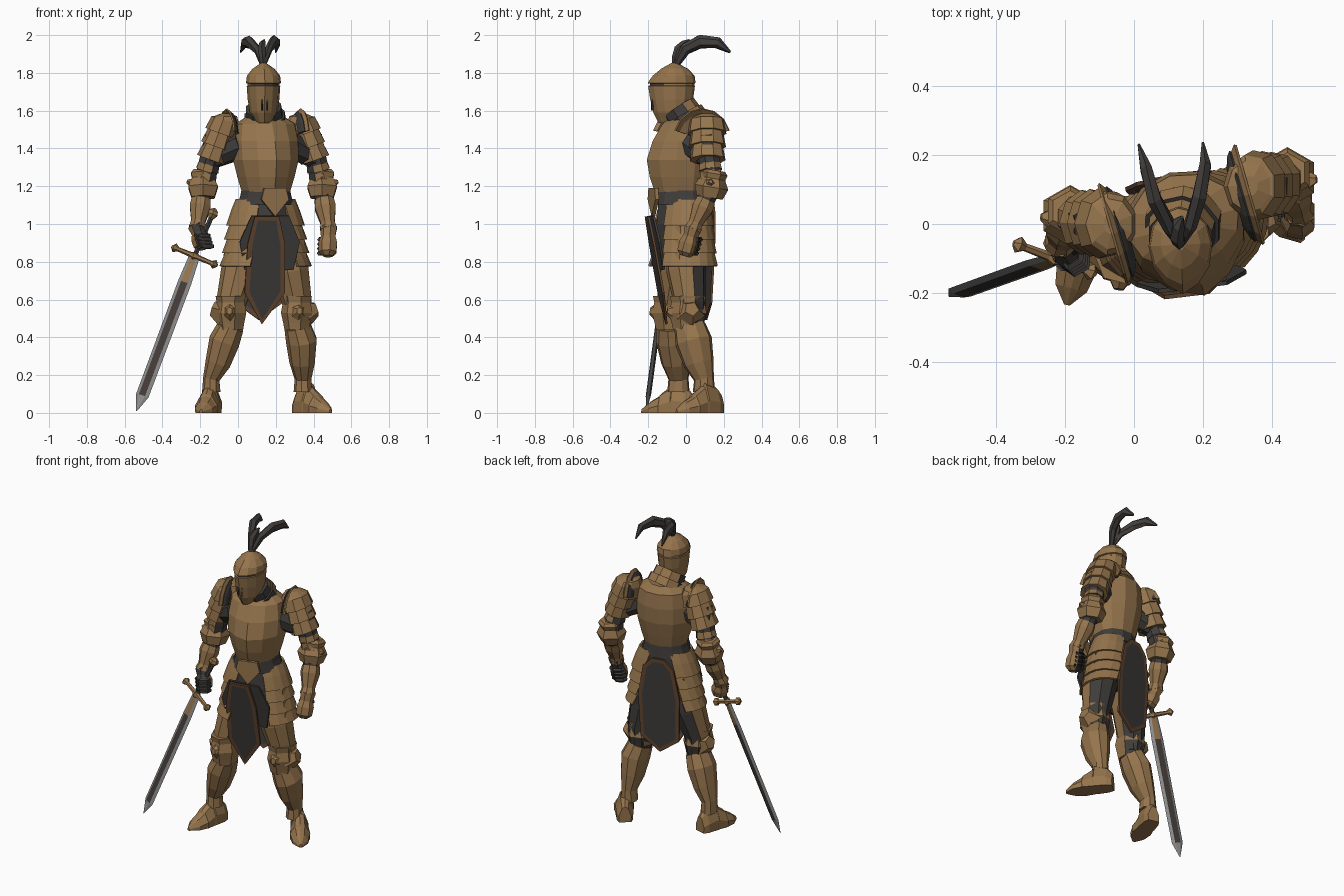
import bpy, bmesh, math
from mathutils import Vector, Matrix

if "Cube" in bpy.data.objects:
    bpy.data.objects.remove(bpy.data.objects["Cube"], do_unlink=True)


def colour(name, r, g, b):
    m = bpy.data.materials.new(name)
    m.use_nodes = True
    m.diffuse_color = (r, g, b, 1)
    m.node_tree.nodes["Principled BSDF"].inputs["Base Color"].default_value = (r, g, b, 1)
    return m


BRONZE = colour("bronze armour", .3, .175, .073)
DARK = colour("dark cloth and mail", .05, .046, .042)
PLUME = colour("plume black", .056, .051, .047)
TRIM = colour("brown trim", .125, .062, .03)
STEEL = colour("steel edge", .27, .27, .27)
FULLER = colour("dark blade", .055, .043, .038)

# Body frame is turned a little, head looks almost straight ahead
BODY = Matrix.Translation((.145, 0, 0)) @ Matrix.Rotation(.28, 4, 'Z')
HEAD = Matrix.Translation((.135, -.06, 0)) @ Matrix.Rotation(.05, 4, 'Z')


def skin(name, rings, mats, closed=True, rule=None, solid=0):
    """Bridge equal point rings into one flat-shaded object."""
    n = len(rings[0])
    verts = [tuple(p) for r in rings for p in r]
    span = n if closed else n - 1
    faces = [(i * n + j, i * n + (j + 1) % n, (i + 1) * n + (j + 1) % n, (i + 1) * n + j)
             for i in range(len(rings) - 1) for j in range(span)]
    if closed:
        faces += [tuple(range(n)), tuple(range(len(verts) - n, len(verts)))]
    me = bpy.data.meshes.new(name)
    me.from_pydata(verts, [], faces)
    bm = bmesh.new()
    bm.from_mesh(me)
    bmesh.ops.recalc_face_normals(bm, faces=bm.faces)
    bm.to_mesh(me)
    bm.free()
    for m in mats:
        me.materials.append(m)
    if rule:
        for f in me.polygons:
            f.material_index = rule(f)
    ob = bpy.data.objects.new(name, me)
    bpy.context.collection.objects.link(ob)
    if solid:
        mod = ob.modifiers.new("thickness", 'SOLIDIFY')
        mod.thickness = solid
        mod.offset = 0
    return ob


def section(frame, z, rx, front, back, n=12, a0=0, a1=math.tau, closed=True):
    """Oval cross-section with a front ridge; angle 0 faces forward."""
    out = []
    for i in range(n):
        a = a0 + (a1 - a0) * i / (n if closed else n - 1)
        c = math.cos(a)
        k = 1.08 if abs(a) < .01 else 1
        out.append(frame @ Vector((rx * math.sin(a), -c * k * (front if c > 0 else back), z)))
    return out


def limb(name, pts, mats, n=8, flat=1, rule=None):
    """Tube through (position, radius) stations."""
    rings = []
    for i, (p, r) in enumerate(pts):
        d = (pts[min(i + 1, len(pts) - 1)][0] - pts[max(i - 1, 0)][0]).normalized()
        u = Vector((1, 0, 0))
        u = (u - d * u.dot(d)).normalized()
        v = d.cross(u)
        rings.append([p + u * r * flat * math.cos(math.tau * (j + .5) / n)
                      + v * r * math.sin(math.tau * (j + .5) / n) for j in range(n)])
    return skin(name, rings, mats, rule=rule)


def lames(a, b, r0, r1, n, lip=.012):
    """Stations of overlapping plates from a to b."""
    pts = []
    for i in range(n):
        for t, extra in ((i / n, 0), ((i + 1) / n, lip)):
            pts.append((a.lerp(b, t), r0 + (r1 - r0) * t + extra))
    return pts


def panel(name, frame, outline, mats, thick=.012, border=0):
    """Flat plate from an (x, z) outline, with an optional inset field."""
    ob = skin(name, [[frame @ Vector((x, y, z)) for x, z in outline]
                     for y in (-thick / 2, thick / 2)], mats)
    if border:
        bm = bmesh.new()
        bm.from_mesh(ob.data)
        big = sorted(bm.faces, key=lambda f: -f.calc_area())[:2]
        bmesh.ops.inset_individual(bm, faces=big, thickness=border)
        for f in big:
            f.material_index = 1
        bm.to_mesh(ob.data)
        bm.free()
    return ob


def V(*c):
    return Vector(c)


# Breastplate and backplate, belt, hips
def torso(name, rows, mat):
    skin(name, [section(BODY, *r) for r in rows], [mat])


torso("cuirass", [(1.57, .1, .07, .11), (1.53, .165, .12, .145), (1.44, .18, .17, .155),
                  (1.34, .178, .2, .15), (1.25, .155, .185, .13), (1.17, .13, .16, .11)], BRONZE)
torso("belt", [(1.2, .128, .15, .11), (1.15, .138, .16, .115), (1.1, .155, .165, .12)], DARK)
torso("mail_skirt", [(1.12, .15, .14, .115), (1, .18, .15, .115), (.82, .19, .13, .1)], DARK)
panel("belly_point", BODY @ Matrix.Translation((0, -.18, 0)),
      [(-.06, 1.19), (.06, 1.19), (.075, 1.13), (0, 1.04), (-.075, 1.13)], [BRONZE], .02)

# Hip plates: a flared band, then stepped lames on each side
for s, side in ((1, "left"), (-1, "right")):
    rows = [(1.13, .155)]
    for i in range(4):
        z = 1.07 - i * .073
        rows += [(z, .18 + i * .012), (z - .075, .208 + i * .012)]
    skin(side + "_tasset", [section(BODY, z, r, r * .8, r * .68, 8, s * (.56 - (z - .78) * .4),
                                    s * (2.4 + (z - .78)), False)
                            for z, r in rows], [BRONZE], closed=False, solid=.012)

# Tabards, front and back, over a wider dark cloth
front = Matrix.Translation((.153, -.205, 1.04)) @ Matrix.Rotation(.12, 4, 'Z') @ Matrix.Rotation(.18, 4, 'X')
panel("front_tabard", front, [(-.065, 0), (.065, 0), (.1, -.15), (.105, -.41), (-.015, -.58), (-.11, -.41),
                              (-.1, -.15)], [TRIM, DARK], border=.026)
panel("front_under_cloth", front @ Matrix.Translation((.02, .02, 0)),
      [(-.1, 0), (.1, 0), (.16, -.14), (.13, -.29), (-.13, -.29), (-.16, -.14)], [DARK])
back = BODY @ Matrix.Translation((0, .142, 1.11)) @ Matrix.Rotation(-.1, 4, 'Z') @ Matrix.Rotation(-.05, 4, 'X')
panel("back_tabard", back, [(-.04, 0), (.04, 0), (.1, -.06), (.135, -.25), (.125, -.53), (0, -.62),
                            (-.125, -.53), (-.135, -.25), (-.1, -.06)], [TRIM, DARK], border=.026)

# Neck guard: dark at the front, plated behind
limb("gorget", lames(V(.145, .015, 1.53), V(.135, -.04, 1.615), .115, .085, 2), [DARK, BRONZE], 10,
     rule=lambda f: int(f.normal.y > .2))

# Helmet with a dark eye slit below the brow
skin("helmet", [section(HEAD, *r) for r in (
    (1.535, .042, .08, .03), (1.59, .073, .105, .075), (1.66, .084, .12, .098), (1.73, .089, .13, .107),
    (1.733, .084, .122, .104), (1.743, .084, .122, .104), (1.746, .093, .133, .111),
    (1.785, .088, .108, .106), (1.822, .058, .066, .07), (1.853, .012, .015, .012))], [BRONZE, DARK],
    rule=lambda f: int(1.732 < f.center.z < 1.744 and f.center.y < -.1))
for s in (-1, 1):
    slot = HEAD @ Matrix.Translation((s * .014, -.119, 0)) @ Matrix.Rotation(s * .5, 4, 'Z')
    panel("breath_slot", slot, [(-.003, 1.6), (.003, 1.6), (.003, 1.66), (-.003, 1.66)], [DARK], .009)

# Plume feathers
for name, tops in (("right_feather", ((.105, -.01, 1.92), (.06, .07, 1.963), (.035, .16, 1.96), (.014, .23, 1.91))),
                   ("left_feather", ((.165, 0, 1.93), (.19, .08, 1.967), (.207, .17, 1.96), (.2, .235, 1.91))),
                   ("middle_feather", ((.13, -.045, 1.88), (.125, -.03, 1.92), (.13, 0, 1.95), (.14, .02, 1.975)))):
    path = [V(.133, -.06, 1.83)] + [V(*p) for p in tops]
    limb(name, list(zip(path, (.016, .03, .035, .029, .006))), [PLUME], 6, .66)

# Arms: side, shoulder, elbow, wrist, fist end, palm direction
ARMS = {"left": (1, V(.385, .11, 1.46), V(.445, .14, 1.2), V(.48, .035, .97), V(.475, -.005, .83), V(-.5, .85, 0)),
        "right": (-1, V(-.115, 0, 1.46), V(-.185, .03, 1.2), V(-.215, -.055, .98), V(-.18, -.09, .87),
                  V(.5, -.85, 0))}
for side, (s, sh, el, wr, tip, palm) in ARMS.items():
    limb(side + "_sleeve", [(sh, .065), (el, .056), (el.lerp(wr, .35), .05), (wr, .032)], [DARK])
    limb(side + "_armpit_mail", [(BODY @ V(s * .13, 0, 1.42), .075), (sh.lerp(el, .45), .055)], [DARK])
    top, low = sh + V(-.05 * s, 0, .09), sh + V(.025 * s, .005, -.12)
    limb(side + "_pauldron", [(top + V(0, 0, .035), .03), (top + V(0, 0, .02), .075)]
         + lames(top, low, .092, .08, 3, .016), [BRONZE], 9, .85)
    limb(side + "_upper_arm_plate", lames(sh.lerp(el, .5), sh.lerp(el, .85), .058, .056, 2, .008),
         [BRONZE, DARK], rule=lambda f, s=s: int(f.normal.x * s < -.45))
    # Elbow guard with outward point
    up, down = el + V(0, .01, .085), el + V(0, -.015, -.06)
    limb(side + "_elbow_guard", [(up.lerp(down, t), r) for t, r in
                                 ((0, .058), (.12, .074), (.3, .066), (.62, .09), (1, .07))], [BRONZE], 6)
    limb(side + "_elbow_point", [(el + V(0, -.02, 0), .075), (el + V(.085 * s, -.01, .025), .012)], [BRONZE], 5, .8)
    limb(side + "_vambrace", [(el.lerp(wr, t), r) for t, r in ((.33, .055), (.5, .06), (.85, .04), (1, .048))],
         [BRONZE], 8)
    # Gauntlet with dark palm and fingers
    limb(side + "_gauntlet", [(wr.lerp(tip, t), r) for t, r in ((-.1, .048), (.25, .04), (.5, .052), (.85, .05),
                                                               (1, .028))], [BRONZE, DARK], 7,
         rule=lambda f, p=palm: int(f.normal.dot(p) > .45))
    across = V(-palm.y, palm.x, 0)
    for i in range(4):
        k = wr.lerp(tip, .38 + i * .17)
        limb(side + "_finger", [(k + palm * y + across * x, .014) for x, y in
                                ((-.04, .02), (-.02, .055), (.02, .055), (.035, .03))], [DARK], 5)
    # Raised neck-side flange with a dark strip on its inner face
    for name, shift, rows in (("_shoulder_flange", .007, ((.07, .165), (.125, .178), (.155, .2))),
                              ("_flange_lining", 0, ((.09, .167), (.125, .178), (.14, .189)))):
        skin(side + name, [[BODY @ V(s * (x + shift), .03 + r * math.sin(a), 1.455 + r * math.cos(a))
                            for a in [math.radians(-75 + 25 * i) for i in range(7)]] for r, x in rows],
             [DARK if "lining" in name else BRONZE], closed=False, solid=.009)

# Legs: hip, thigh, knee, shin, ankle, then heel and toe on the ground
LEGS = {"left": (1, V(.24, .01, .97), V(.28, 0, .75), V(.315, .02, .53), V(.338, .04, .38), V(.345, .095, .15),
                 V(.315, .18, 0), V(.49, -.05, 0)),
        "right": (-1, V(.06, -.02, .97), V(.01, -.04, .75), V(-.035, -.07, .53), V(-.07, -.06, .38),
                  V(-.14, -.04, .15), V(-.125, .035, 0), V(-.195, -.235, 0))}
for side, (s, hip, thigh, knee, shin, ankle, heel, toe) in LEGS.items():
    limb(side + "_thigh", [(hip, .115), (thigh, .106), (knee + V(0, 0, .05), .085), (knee - V(0, 0, .06), .075)],
         [BRONZE, DARK], 9, .95, lambda f: int(f.normal.y > .35))
    a, b = knee + V(0, -.01, .09), knee + V(0, -.01, -.09)
    limb(side + "_knee_guard", [(a.lerp(b, t), r) for t, r in ((0, .098), (.2, .09), (.5, .102), (.8, .088), (1, .08))],
         [BRONZE, DARK], 7, .86, lambda f, k=knee: int(f.normal.y > .3 and f.center.z < k.z))
    limb(side + "_knee_point", [(knee + V(0, -.05, 0), .08), (knee + V(.01 * s, -.12, .01), .02)], [BRONZE], 6, .8)
    limb(side + "_knee_wing", [(knee + V(.04 * s, 0, 0), .08), (knee + V(.1 * s, .01, .02), .04)], [BRONZE], 5)
    limb(side + "_greave", [(knee - V(0, 0, .07), .085), (shin, .1), (shin.lerp(ankle, .5), .082),
                            (ankle + V(0, 0, .03), .054), (ankle - V(0, 0, .04), .06)], [BRONZE], 9, .84)
    # Pointed armoured shoe
    d = toe - heel
    w = V(-d.y, d.x, 0).normalized()
    skin(side + "_sabaton", [[heel + d * t + w * x * hw + V(0, 0, z * h) for x, z in
                              ((-1, 0), (1, 0), (1.05, .4), (.5, .9), (0, 1), (-.5, .9), (-1.05, .4))]
                             for t, hw, h in ((0, .035, .1), (.12, .048, .14), (.38, .052, .165), (.4, .05, .145),
                                              (.62, .058, .1), (.64, .054, .09), (.82, .045, .06), (1, .008, .02))],
         [BRONZE])

# Sword: blade with bevelled edges, guard, grip and pommel
hilt, point, pommel = V(-.23, -.1, .83), V(-.537, -.21, .01), V(-.135, -.06, 1.05)
g0, g1 = V(-.35, -.055, .88), V(-.11, -.145, .78)
d = (point - hilt).normalized()
w = g1 - g0
w = (w - d * w.dot(d)).normalized()
up = d.cross(w)
skin("blade", [[hilt.lerp(point, t) + w * h * x + up * y * .009 * min(1, h * 60) for x, y in
                ((1, 0), (.5, 1), (-.5, 1), (-1, 0), (-.5, -1), (.5, -1))]
               for t, h in ((0, .03), (.17, .038), (.9, .036), (1, .002))], [STEEL, FULLER, BRONZE],
     rule=lambda f: 0 if f.index % 6 not in (1, 4) or f.index > 11 else (2 if f.index < 6 else 1))
limb("crossguard", [(g0.lerp(g1, t), r) for t, r in ((0, .008), (.06, .026), (.14, .012), (.42, .014), (.5, .026),
                                                     (.58, .014), (.86, .012), (.94, .026), (1, .008))], [BRONZE], 6)
limb("grip", [(hilt, .014), (pommel, .014)], [DARK], 6)
limb("pommel", [(pommel - d * x, r) for x, r in ((-.025, .012), (0, .03), (.02, .026), (.035, .008))], [BRONZE], 6)
